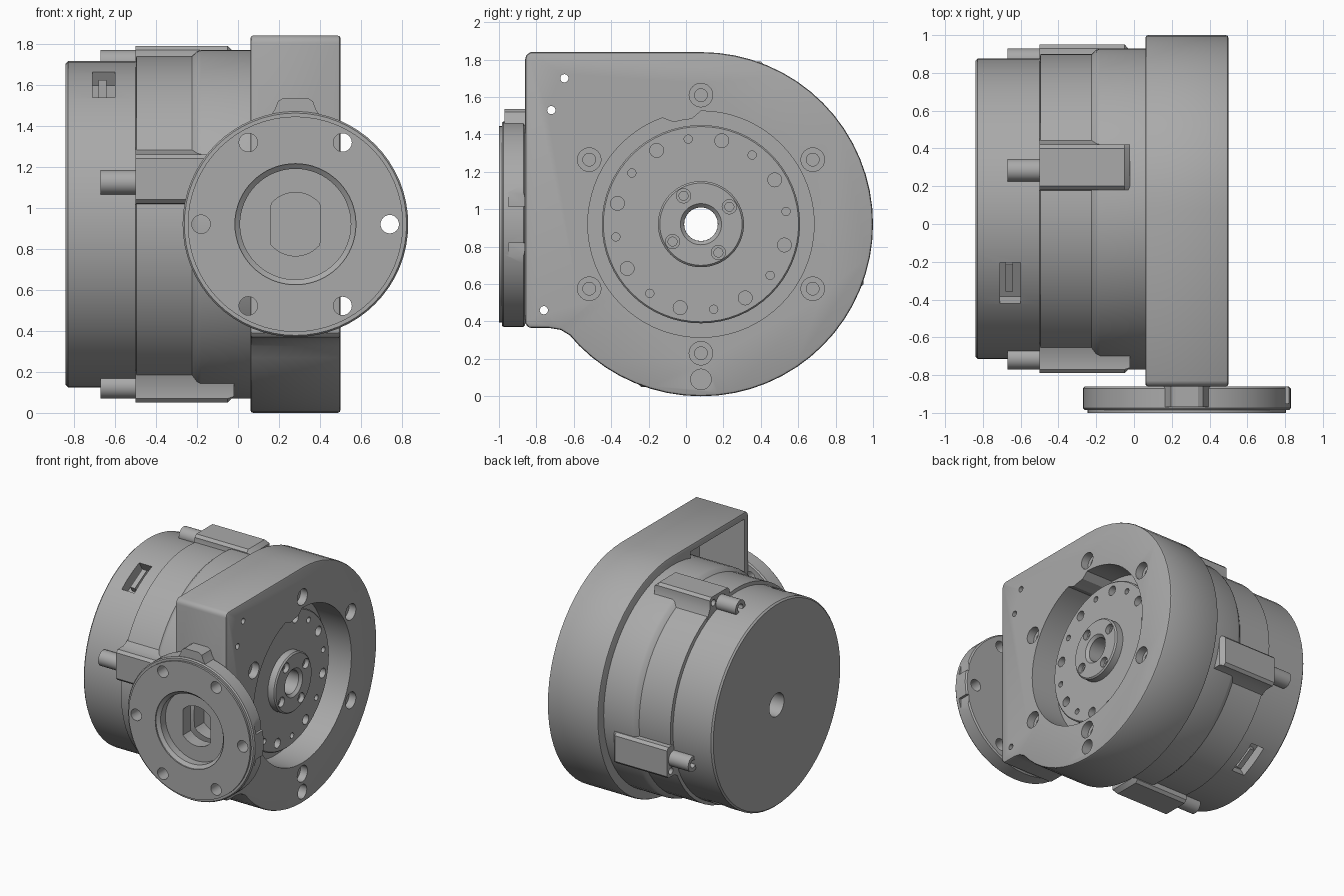
import bpy, bmesh
from math import sin, cos, radians
from mathutils import Matrix

if "Cube" in bpy.data.objects:
    bpy.data.objects.remove(bpy.data.objects["Cube"], do_unlink=True)

grey = bpy.data.materials.new("machined grey")
grey.use_nodes = True
grey.diffuse_color = (0.4, 0.4, 0.4, 1)
grey.node_tree.nodes["Principled BSDF"].inputs["Base Color"].default_value = (0.4, 0.4, 0.4, 1)

CY, CZ, FX, SEG = 0.08, 0.92, 0.28, 64
# Drive frame: local (u, v, w) = world (y, z, x); flange frame: (x, z, -y)
DRIVE = Matrix(((0, 0, 1, 0), (1, 0, 0, CY), (0, 1, 0, CZ), (0, 0, 0, 1)))
FLANGE = Matrix(((1, 0, 0, FX), (0, 0, -1, 0), (0, 1, 0, CZ), (0, 0, 0, 1)))
cutters = []


def finish(name, bm, frame):
    bmesh.ops.recalc_face_normals(bm, faces=bm.faces)
    bm.transform(frame)
    mesh = bpy.data.meshes.new(name)
    bm.to_mesh(mesh)
    bm.free()
    mesh.materials.append(grey)
    obj = bpy.data.objects.new(name, mesh)
    bpy.context.collection.objects.link(obj)
    return obj


def loft(bm, rings, closed=False):
    """Bridge point rings into a solid, capped unless closed on itself."""
    rows = [[bm.verts.new(p) for p in ring] for ring in rings]
    n = len(rows[0])
    pairs = list(zip(rows, rows[1:])) + ([(rows[-1], rows[0])] if closed else [])
    for a, b in pairs:
        for i in range(n):
            j = (i + 1) % n
            bm.faces.new((a[i], a[j], b[j], b[i]))
    if not closed:
        bm.faces.new(rows[0])
        bm.faces.new(rows[-1])


def lathe_rings(profile, u=0, v=0, seg=SEG):
    angles = [radians(360 * i / seg) for i in range(seg)]
    return [[(u + r * cos(a), v + r * sin(a), w) for a in angles] for r, w in profile]


def lathe(name, profile, frame, closed=False):
    bm = bmesh.new()
    loft(bm, lathe_rings(profile), closed)
    return finish(name, bm, frame)


def prism(name, points, w0, w1, frame):
    bm = bmesh.new()
    loft(bm, [[(u, v, w) for u, v in points] for w in (w0, w1)])
    return finish(name, bm, frame)


def holes(name, spots, profile, frame):
    """One cutter holding a stepped hole at each spot."""
    bm = bmesh.new()
    for u, v in spots:
        loft(bm, lathe_rings(profile, u, v, 24))
    return finish(name, bm, frame)


def box(u0, u1, v0, v1):
    return [(u0, v0), (u1, v0), (u1, v1), (u0, v1)]


def arc(r, a0, a1, n):
    return [(r * cos(radians(a0 + (a1 - a0) * i / n)),
             r * sin(radians(a0 + (a1 - a0) * i / n))) for i in range(n + 1)]


def ring(r, start, count):
    return arc(r, start, start + 360, count)[:count]


def apply(obj, kind, **settings):
    mod = obj.modifiers.new(kind.lower(), kind)
    for key, value in settings.items():
        setattr(mod, key, value)
    bpy.context.view_layer.objects.active = obj
    bpy.ops.object.modifier_apply(modifier=mod.name)


def cut(obj, *tools):
    for tool in tools:
        tool.hide_render = True
        if tool not in cutters:
            cutters.append(tool)
        apply(obj, 'BOOLEAN', operation='DIFFERENCE', solver='EXACT', object=tool)


def bevel(obj, width):
    apply(obj, 'BEVEL', width=width, segments=2, limit_method='ANGLE',
          angle_limit=radians(40))


# Gear housing: round body with a square corner towards the flange
outline = arc(0.92, 225, 450, 40) + [
    (-0.91, 0.92), (-0.935, 0.905), (-0.94, 0.88), (-0.94, -0.53), (-0.92, -0.555),
    (-0.81, -0.555), (-0.75, -0.565), (-0.70, -0.595)]
housing = prism("gear_housing", outline, 0.06, 0.5, DRIVE)
bevel(housing, 0.014)

# Output recess, with a lip that reaches inward near the top
recess = [(0.565 * cos(radians(a)) if 94 < a < 110 else 0.605 * cos(radians(a)),
           0.565 * sin(radians(a)) if 94 < a < 110 else 0.605 * sin(radians(a)))
          for a in range(0, 360, 5)]
slot = prism("slot_cutter", [(max(-0.12, min(0.12, u)), v) for u, v in ring(0.155, 3, 48)],
             0.65, 1.05, FLANGE)
pocket = arc(0.85, 105, 215, 24) + [(-0.89, -0.5), (-0.89, 0.87), (-0.22, 0.87)]
cut(housing,
    prism("recess_cutter", recess, 0.27, 0.6, DRIVE),
    holes("bore_cutter", [(0, 0)], [(0.09, 0), (0.09, 0.4)], DRIVE),
    prism("pocket_cutter", pocket, 0.0, 0.45, DRIVE),
    holes("bolt_cutter", ring(0.69, 30, 6),
          [(0.034, 0.3), (0.034, 0.44), (0.063, 0.44), (0.063, 0.6)], DRIVE),
    holes("drain_cutter", [(0, -0.83)], [(0.055, 0.38), (0.055, 0.6)], DRIVE),
    holes("pin_cutter", [(-0.73, 0.78), (-0.80, 0.61), (-0.84, -0.46)],
          [(0.022, 0.3), (0.022, 0.6)], DRIVE),
    slot)

# Output hub with raised centre boss and two hole circles
hub = lathe("output_hub", [
    (0.09, 0.26), (0.53, 0.26), (0.53, 0.355), (0.522, 0.363), (0.23, 0.363),
    (0.23, 0.415), (0.22, 0.425), (0.11, 0.425), (0.09, 0.405)], DRIVE, closed=True)
cut(hub,
    holes("large_hole_cutter", ring(0.46, 31, 8), [(0.037, 0.3), (0.037, 0.5)], DRIVE),
    holes("small_hole_cutter", ring(0.46, 8.5, 8), [(0.022, 0.3), (0.022, 0.5)], DRIVE),
    holes("screw_cutter", ring(0.178, 31.5, 4),
          [(0.024, 0.3), (0.024, 0.39), (0.038, 0.39), (0.038, 0.5)], DRIVE))

# Motor body: stepped drum with a through bore
motor = lathe("motor_body", [
    (0.09, 0.08), (0.85, 0.08), (0.85, -0.18), (0.843, -0.2), (0.82, -0.225),
    (0.82, -0.495), (0.795, -0.5), (0.795, -0.828), (0.783, -0.84), (0.09, -0.84)],
    DRIVE, closed=True)
for angle in (30, 210):
    turned = DRIVE @ Matrix.Rotation(radians(angle), 4, 'Z')
    cut(motor, prism("window_cutter", box(-0.125, 0.125, 0.71, 0.9), -0.71, -0.60, turned))
    prism("window_connector", box(-0.07, 0.1, 0.68, 0.755), -0.68, -0.64, turned)

# Four clamp pads, each with a screw boss behind it
pad_shape = [(0.07, 0.7), (0.10, 0.82), (0.10, 0.85), (0.12, 0.87),
             (0.32, 0.87), (0.34, 0.85), (0.34, 0.78), (0.38, 0.7)]
for k, side in enumerate(("top", "back", "bottom", "front")):
    turned = DRIVE @ Matrix.Rotation(radians(-90 * k), 4, 'Z')
    bm = bmesh.new()
    loft(bm, [[(u, v, -0.5) for u, v in pad_shape],
              [(u, v, -0.05) for u, v in pad_shape],
              [(u, min(v, 0.84), -0.02) for u, v in pad_shape]])
    pad = finish("clamp_pad_" + side, bm, turned)
    cut(pad, holes("pad_hole_cutter", [(0.295, 0.82)], [(0.025, -0.6), (0.025, -0.4)], turned))
    boss = holes("screw_boss_" + side, [(0.205, 0.79)], [(0.06, -0.67), (0.06, -0.48)], turned)
    cut(boss, holes("boss_hole_cutter", [(0.205, 0.79)], [(0.03, -0.7), (0.03, -0.6)], turned))

# Mounting flange on the front
flange = lathe("mounting_flange", [
    (0.54, 0.86), (0.55, 0.87), (0.55, 0.975), (0.542, 0.985), (0.525, 0.985), (0.525, 1.0)],
    FLANGE)
cut(flange,
    holes("flange_hole_cutter", ring(0.46, 0, 6), [(0.045, 0.8), (0.045, 1.05)], FLANGE),
    lathe("flange_recess_cutter", [(0.27, 0.91), (0.27, 0.97), (0.295, 0.99), (0.295, 1.05)],
          FLANGE),
    slot)
for v in (-0.145, 0.14):
    cut(flange, prism("notch_cutter", box(0.522, 0.6, v - 0.045, v + 0.045), 0.8, 0.95, FLANGE))
tab = prism("flange_tab", [(-0.14, 0.5), (-0.10, 0.56), (-0.085, 0.60), (-0.06, 0.615),
                           (0.06, 0.615), (0.085, 0.60), (0.10, 0.56), (0.14, 0.5)],
            0.86, 0.97, FLANGE)

# Remove cutters, then shade
for tool in cutters:
    bpy.data.objects.remove(tool, do_unlink=True)
bpy.ops.object.select_all(action='DESELECT')
for obj in bpy.context.collection.objects:
    if obj.type == 'MESH':
        obj.select_set(True)
        bpy.context.view_layer.objects.active = obj
bpy.ops.object.shade_smooth_by_angle(angle=radians(30))
